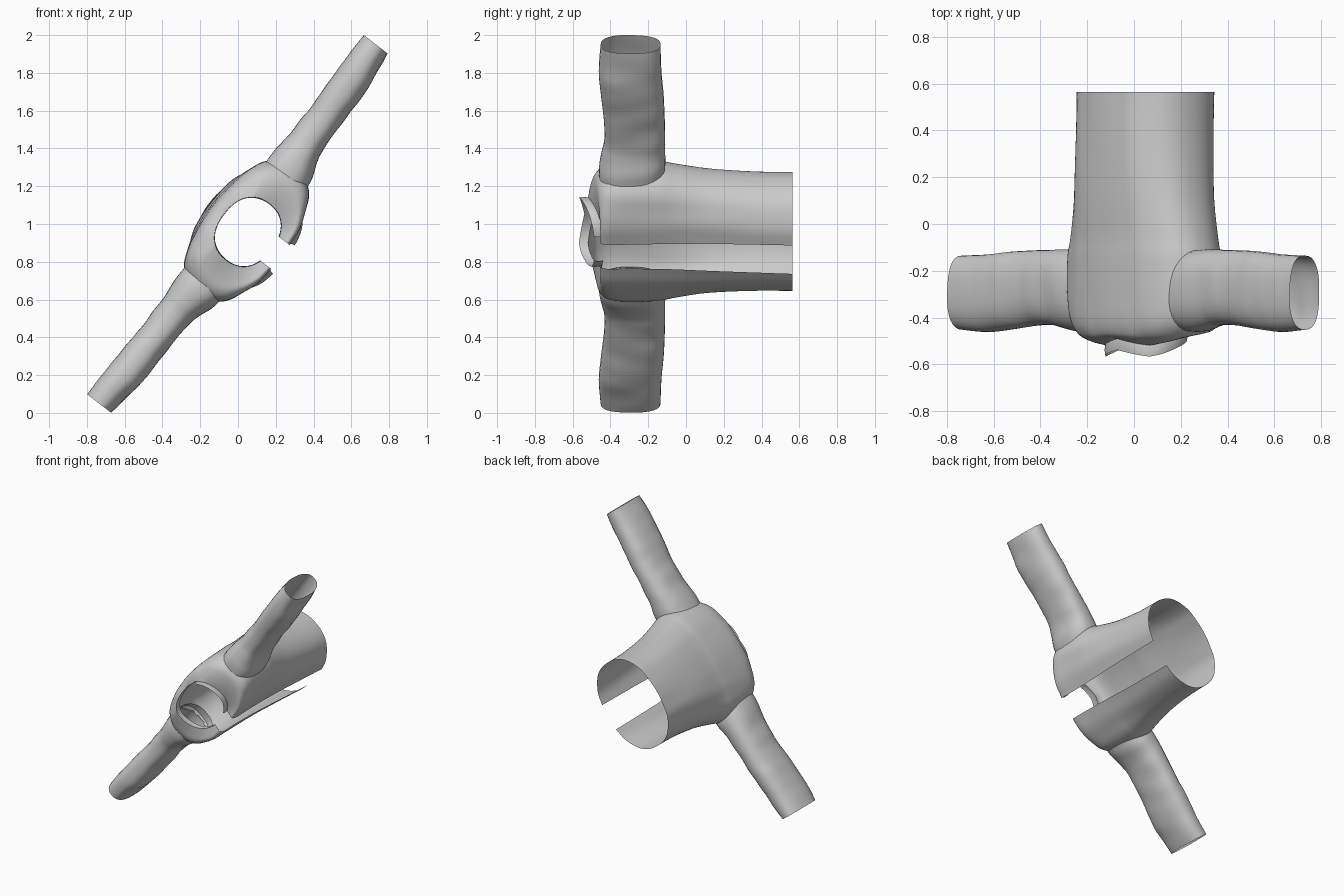
import bpy, bmesh, math
from mathutils import Vector, noise

if "Cube" in bpy.data.objects:
    bpy.data.objects.remove(bpy.data.objects["Cube"])

# Local axes: X = along the sleeves, Y = neck to hem, Z = toward the back panel
TILT = -math.radians(52.4)
ORIGIN = (0.06, 0, 0.952)


def spline(rows, steps):
    """Catmull-Rom interpolation of parameter rows."""
    out = []
    for i in range(len(rows) - 1):
        p = [rows[max(0, min(len(rows) - 1, i + k))] for k in (-1, 0, 1, 2)]
        for s in range(steps):
            t = s / steps
            out.append([0.5 * (2 * b + (c - a) * t + (2 * a - 5 * b + 4 * c - d) * t * t
                               + (3 * b - a - 3 * c + d) * t ** 3)
                        for a, b, c, d in zip(*p)])
    return out + [list(rows[-1])]


def spow(x, p):
    return math.copysign(abs(x) ** p, x)


def cloth(name, grid, closed=False, crease=0.0, freq=(5, 5, 5), hole=None):
    """Skin a grid of points, mirror it left to right and pose it."""
    bm = bmesh.new()
    rings = []
    for row in grid:
        ring = []
        for p in row:
            p = Vector(p)
            n = noise.noise(Vector([p[k] * freq[k] for k in range(3)]))
            fade = min(1, abs(p.x) / 0.15)
            ring.append(bm.verts.new(p + Vector((0, 0, crease * n * fade))))
        rings.append(ring)
    for r0, r1 in zip(rings, rings[1:]):
        n = len(r0)
        for j in range(n if closed else n - 1):
            k = (j + 1) % n
            bm.faces.new((r0[j], r0[k], r1[k], r1[j]))
    if hole:
        doomed = [f for f in bm.faces if hole(f.calc_center_median())]
        bmesh.ops.delete(bm, geom=doomed, context='FACES')
    bmesh.ops.recalc_face_normals(bm, faces=bm.faces)
    me = bpy.data.meshes.new(name)
    bm.to_mesh(me)
    bm.free()
    ob = bpy.data.objects.new(name, me)
    bpy.context.collection.objects.link(ob)
    ob.location = ORIGIN
    ob.rotation_euler = (0, TILT, 0)
    mod = ob.modifiers.new("mirror", 'MIRROR')
    mod.merge_threshold = 0.002
    bpy.ops.object.select_all(action='DESELECT')
    ob.select_set(True)
    bpy.context.view_layer.objects.active = ob
    bpy.ops.object.shade_smooth_by_angle(angle=math.radians(60))
    return ob


def body_row(row, count=48, n=2.3):
    """Half cross-section from centre back round to the front edge."""
    y, a, back, front, gap, slope = row
    mid, h = (back + front) / 2, (front - back) / 2
    end = math.acos((gap / a) ** (n / 2))
    pts = []
    for i in range(count + 1):
        phi = -math.pi / 2 + (math.pi / 2 + end) * i / count
        u = a * max(0, math.cos(phi)) ** (2 / n) if i else 0
        v = mid + h * spow(math.sin(phi), 2 / n)
        dip = 0.1 * slope * max(0, 1 - u / a) if v < 0 else 0
        pts.append((u, y + slope * max(0, v + 0.11) + dip, -v))
    return pts


# Body: y, half width, back, front, front gap, neckline slope
body = [(0.565, 0.33, -0.265, 0.238, 0.095, 0), (0.35, 0.335, -0.263, 0.226, 0.093, 0),
        (0.12, 0.358, -0.258, 0.215, 0.09, 0), (-0.05, 0.395, -0.25, 0.208, 0.085, 0),
        (-0.15, 0.42, -0.25, 0.207, 0.083, 0), (-0.30, 0.425, -0.245, 0.208, 0.08, 0),
        (-0.41, 0.405, -0.238, 0.21, 0.08, 0), (-0.475, 0.35, -0.22, 0.20, 0.08, 0.08),
        (-0.508, 0.27, -0.192, 0.175, 0.08, 0.22), (-0.525, 0.185, -0.165, 0.145, 0.08, 0.35)]


def armhole(c):
    return c.x > 0.35 and ((c.z - 0.03) / 0.13) ** 2 + ((c.y + 0.29) / 0.17) ** 2 < 0.85


cloth("jacket_body", [body_row(r) for r in spline(body, 6)],
      crease=0.008, freq=(9, 2, 9), hole=armhole)

# Sleeves: distance out, back, front, shoulder side, underarm side
sleeve = [(0.35, -0.163, 0.105, -0.46, -0.12), (0.42, -0.16, 0.09, -0.46, -0.11),
          (0.50, -0.156, 0.062, -0.447, -0.11), (0.58, -0.152, 0.045, -0.433, -0.11),
          (0.70, -0.148, 0.034, -0.434, -0.112), (0.87, -0.155, 0.036, -0.45, -0.118),
          (1.03, -0.16, 0.025, -0.462, -0.13), (1.20, -0.16, 0.0, -0.452, -0.135)]


def sleeve_row(row, count=32, n=2.5):
    u, v0, v1, y0, y1 = row
    return [(u, (y0 + y1) / 2 + (y1 - y0) / 2 * spow(math.sin(t), 2 / n),
             -(v0 + v1) / 2 - (v1 - v0) / 2 * spow(math.cos(t), 2 / n))
            for t in (2 * math.pi * i / count for i in range(count))]


cloth("sleeves", [sleeve_row(r) for r in spline(sleeve, 6)], closed=True,
      crease=0.007, freq=(10, 4, 5))

# Collar: standing band around the neck hole
neck = list(body[-1])
collar = [(0, 1.0), (-0.024, 1.02), (-0.048, 1.0)]
cloth("collar", [body_row([neck[0] + dy, neck[1] * s, neck[2] * s, neck[3] * s, *neck[4:]])
                 for dy, s in collar])
